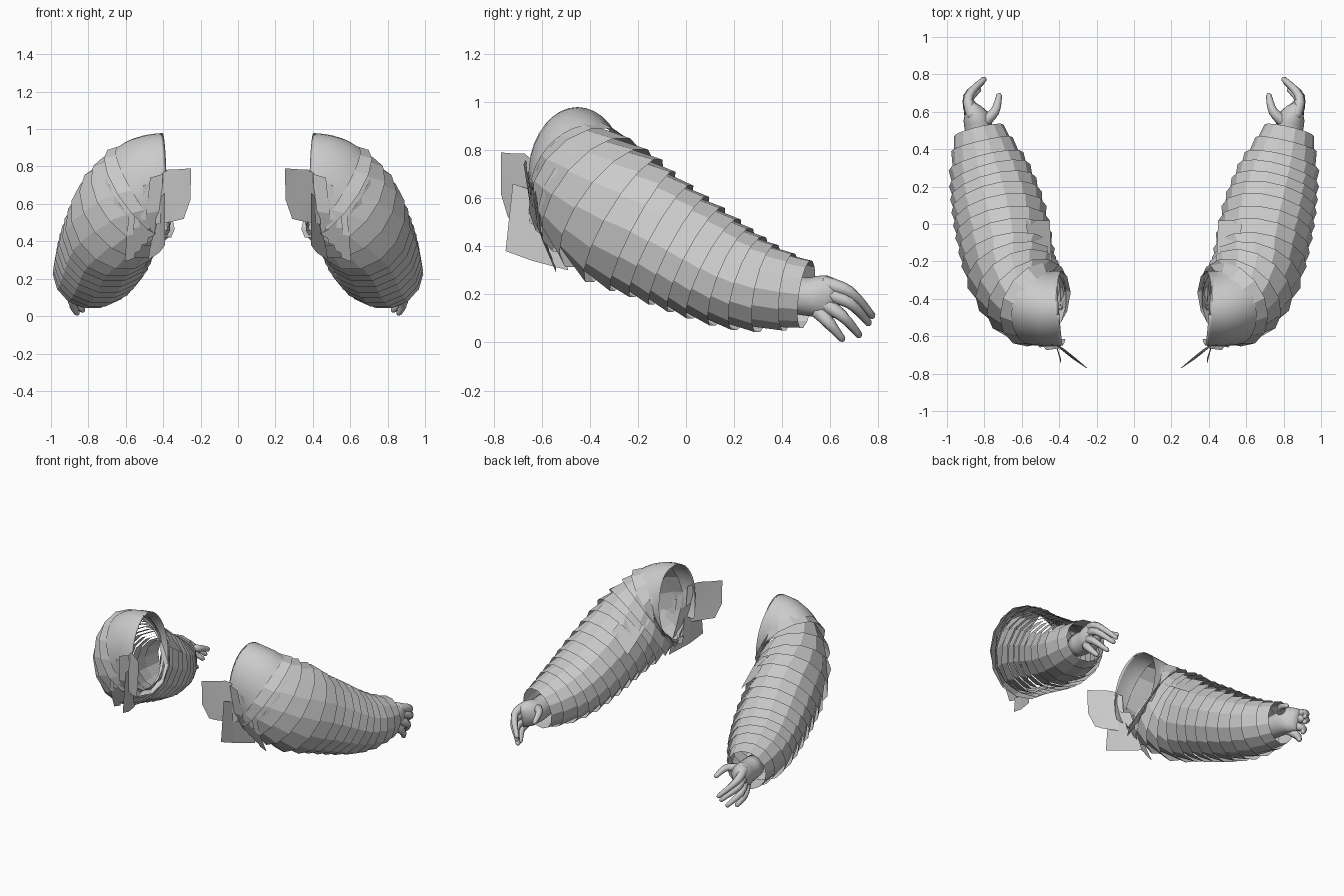
import bpy, bmesh, math
from mathutils import Vector

cube = bpy.data.objects.get("Cube")
if cube:
    bpy.data.objects.remove(cube, do_unlink=True)

grey = bpy.data.materials.new("light_grey")
grey.use_nodes = True
colour = (0.6, 0.6, 0.6, 1)
grey.diffuse_color = colour
grey.node_tree.nodes["Principled BSDF"].inputs["Base Color"].default_value = colour


def finish(name, bm, smooth=False):
    """Make a mirrored object from a bmesh."""
    bmesh.ops.recalc_face_normals(bm, faces=bm.faces)
    mesh = bpy.data.meshes.new(name)
    bm.to_mesh(mesh)
    bm.free()
    mesh.materials.append(grey)
    for face in mesh.polygons:
        face.use_smooth = smooth
    obj = bpy.data.objects.new(name, mesh)
    bpy.context.collection.objects.link(obj)
    obj.modifiers.new("both_sides", 'MIRROR').use_mirror_merge = False


def sample(stations, t):
    """Catmull-Rom point on stations of (x, y, z, side radius, up radius)."""
    n = len(stations) - 1
    i = max(0, min(int(t), n - 1))
    u = t - i
    a, b, c, d = [Vector(stations[max(0, min(k, n))]) for k in range(i - 1, i + 3)]
    return 0.5 * (2 * b + (c - a) * u + (2 * a - 5 * b + 4 * c - d) * u * u
                  + (3 * b - a - 3 * c + d) * u ** 3)


def loop(stations, t, count, scale=1.0, start=0.0, sweep=360.0):
    """Cross-section points square to the path."""
    s = sample(stations, t)
    tangent = sample(stations, t + 0.05) - sample(stations, t - 0.05)
    tangent = Vector(tangent[:3]).normalized()
    side = tangent.cross(Vector((0, 0, 1))).normalized()
    up = side.cross(tangent)
    steps = count if sweep == 360 else count - 1
    pts = []
    for k in range(count):
        a = math.radians(start + sweep * k / steps)
        pts.append(Vector(s[:3]) + scale * (side * math.cos(a) * s[3] + up * math.sin(a) * s[4]))
    return pts


def skin(bm, loops, closed=True, cap=False):
    """Join successive loops with quads."""
    rows = [[bm.verts.new(p) for p in pts] for pts in loops]
    n = len(rows[0])
    for r, q in zip(rows, rows[1:]):
        for k in range(n if closed else n - 1):
            j = (k + 1) % n
            bm.faces.new((r[k], r[j], q[j], q[k]))
    if cap:
        bm.faces.new(rows[0])
        bm.faces.new(rows[-1])


def plate(name, rows, smooth=False):
    bm = bmesh.new()
    skin(bm, [[Vector(p) for p in row] for row in rows], closed=False)
    finish(name, bm, smooth)


# Centre line of the sleeve, shoulder to wrist
arm = [
    (0.385, -0.45, 0.70, 0.20, 0.28),
    (0.47, -0.45, 0.69, 0.205, 0.275),
    (0.555, -0.41, 0.63, 0.225, 0.27),
    (0.645, -0.28, 0.52, 0.23, 0.28),
    (0.685, -0.12, 0.43, 0.235, 0.25),
    (0.715, 0.03, 0.35, 0.235, 0.23),
    (0.75, 0.18, 0.275, 0.22, 0.205),
    (0.79, 0.33, 0.225, 0.19, 0.175),
    (0.83, 0.50, 0.20, 0.125, 0.132),
]

# Smooth shoulder hood, open at the inner side and below
bm = bmesh.new()
skin(bm, [loop(arm, t * 0.2, 25, 1.0, -35, 250) for t in range(8)], closed=False)
finish("shoulder_hood", bm, True)

# Overlapping sleeve rings that flare toward the hand
RINGS = 14
first, last = 1.2, 8.0
step = (last - first) / RINGS
for i in range(RINGS):
    t = first + i * step
    bm = bmesh.new()
    skin(bm, [loop(arm, t - 0.35, 14, 0.95), loop(arm, t + step, 14, 1.09)])
    finish(f"sleeve_ring_{i + 1}", bm)

# Narrow plates hanging below the hood at the front
for i in range(4):
    x, y, z = 0.40 + 0.035 * i, -0.665 + 0.015 * i, 0.76 - 0.04 * i
    plate(f"front_strip_{i + 1}", [
        [(x, y, z), (x + 0.07, y - 0.01, z - 0.02)],
        [(x + 0.02, y + 0.02, z - 0.20), (x + 0.09, y + 0.02, z - 0.21)],
        [(x + 0.05, y + 0.08, z - 0.33), (x + 0.10, y + 0.08, z - 0.35)]])

# Chest flap, lower flap and inner upper plate
plate("chest_flap", [
    [(0.25, -0.77, 0.79), (0.32, -0.71, 0.785), (0.37, -0.67, 0.785), (0.43, -0.63, 0.75)],
    [(0.255, -0.77, 0.62), (0.32, -0.72, 0.64), (0.38, -0.68, 0.64), (0.44, -0.63, 0.62)],
    [(0.29, -0.74, 0.52), (0.33, -0.72, 0.51), (0.38, -0.68, 0.50), (0.44, -0.63, 0.49)]], True)
plate("lower_flap", [
    [(0.39, -0.72, 0.66), (0.41, -0.66, 0.64), (0.44, -0.56, 0.60)],
    [(0.39, -0.75, 0.38), (0.42, -0.64, 0.34), (0.48, -0.49, 0.30)]])
plate("inner_plate", [
    [(0.44, -0.22, 0.66), (0.55, -0.21, 0.76)],
    [(0.45, 0.02, 0.50), (0.58, 0.02, 0.63)]])

# Hand: palm, four curled fingers and a thumb
palm = [
    (0.83, 0.40, 0.20, 0.07, 0.075),
    (0.83, 0.51, 0.19, 0.075, 0.08),
    (0.845, 0.575, 0.19, 0.07, 0.09),
    (0.87, 0.63, 0.175, 0.03, 0.075),
]
bm = bmesh.new()
skin(bm, [loop(palm, t * 0.5, 16) for t in range(7)], cap=True)
finish("palm", bm, True)

digits = {
    "index_finger": [(0.86, 0.57, 0.245), (0.885, 0.68, 0.21), (0.80, 0.775, 0.11)],
    "middle_finger": [(0.86, 0.58, 0.205), (0.89, 0.68, 0.165), (0.81, 0.76, 0.08)],
    "ring_finger": [(0.86, 0.57, 0.165), (0.89, 0.65, 0.11), (0.83, 0.72, 0.03)],
    "little_finger": [(0.86, 0.55, 0.13), (0.885, 0.60, 0.075), (0.86, 0.65, 0.014)],
    "thumb": [(0.82, 0.53, 0.22), (0.745, 0.60, 0.235), (0.72, 0.69, 0.20)],
}
for name, pts in digits.items():
    path = [(*p, r, r) for p, r in zip(pts, (0.034, 0.025, 0.015))]
    bm = bmesh.new()
    loops = [loop(path, t * 0.25, 8) for t in range(9)]
    tip = sum(loops[-1], Vector((0, 0, 0))) / 8
    ahead = (tip - sum(loops[-2], Vector((0, 0, 0))) / 8).normalized() * 0.01
    loops.append([tip + (p - tip) * 0.45 + ahead for p in loops[-1]])
    skin(bm, loops, cap=True)
    finish(name, bm, True)
